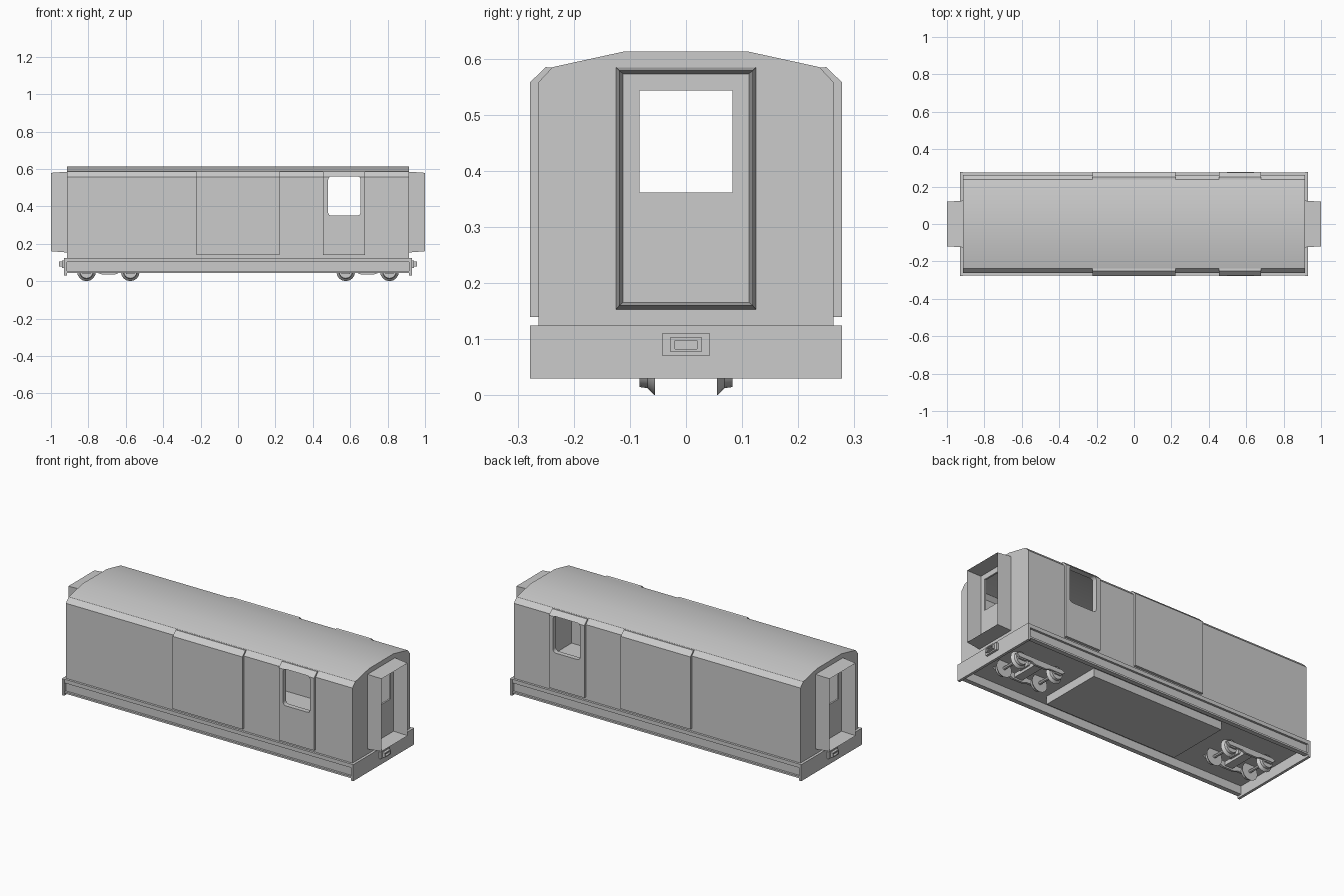
import bpy, bmesh, math
from mathutils import Matrix

if "Cube" in bpy.data.objects:
    bpy.data.objects.remove(bpy.data.objects["Cube"])

grey = bpy.data.materials.new("body grey")
grey.diffuse_color = (0.6, 0.6, 0.6, 1)
grey.use_nodes = True
grey.node_tree.nodes["Principled BSDF"].inputs["Base Color"].default_value = grey.diffuse_color


def finish(name, bm, smooth=False):
    bmesh.ops.recalc_face_normals(bm, faces=bm.faces)
    me = bpy.data.meshes.new(name)
    bm.to_mesh(me)
    bm.free()
    me.materials.append(grey)
    ob = bpy.data.objects.new(name, me)
    bpy.context.collection.objects.link(ob)
    if smooth:
        me.shade_smooth()
        me.set_sharp_from_angle(angle=math.radians(30))
    return ob


def prism(name, pts, axis, a, b, smooth=False):
    """Extrude a (y,z) outline along x, or an (x,z) outline along y."""
    put = (lambda p, t: (t, p[0], p[1])) if axis == 'x' else (lambda p, t: (p[0], t, p[1]))
    bm = bmesh.new()
    lo = [bm.verts.new(put(p, a)) for p in pts]
    hi = [bm.verts.new(put(p, b)) for p in pts]
    bm.faces.new(lo)
    bm.faces.new(hi)
    n = len(pts)
    for i in range(n):
        j = (i + 1) % n
        bm.faces.new((lo[i], lo[j], hi[j], hi[i]))
    return finish(name, bm, smooth)


def box(name, x0, x1, y0, y1, z0, z1):
    return prism(name, [(y0, z0), (y1, z0), (y1, z1), (y0, z1)], 'x', x0, x1)


def loft(name, rects):
    """Join (x, half width, z0, z1) rectangles; both ends closed off last."""
    bm = bmesh.new()
    rings = [[bm.verts.new((x, y, z)) for y, z in ((-w, a), (w, a), (w, b), (-w, b))]
             for x, w, a, b in rects]
    for r, q in zip(rings, rings[1:] + rings[:1]):
        for i in range(4):
            j = (i + 1) % 4
            bm.faces.new((r[i], r[j], q[j], q[i]))
    return finish(name, bm)


def lathe_y(name, prof, x, z, n=16):
    """Spin (y, radius) points around an axle along y."""
    bm = bmesh.new()
    rings = [[bm.verts.new((x + r * math.sin(k * math.tau / n), y, z - r * math.cos(k * math.tau / n)))
              for k in range(n)] for y, r in prof]
    for r, q in zip(rings, rings[1:]):
        for i in range(n):
            bm.faces.new((r[i], r[(i + 1) % n], q[(i + 1) % n], q[i]))
    bm.faces.new(rings[0])
    bm.faces.new(rings[-1])
    return finish(name, bm, True)


def cut(ob, cutters):
    for c in cutters:
        m = ob.modifiers.new("cut", 'BOOLEAN')
        m.object = c
        m.operation = 'DIFFERENCE'
        m.solver = 'EXACT'
    dg = bpy.context.evaluated_depsgraph_get()
    me = bpy.data.meshes.new_from_object(ob.evaluated_get(dg))
    ob.modifiers.clear()
    ob.data = me
    me.shade_smooth()
    me.set_sharp_from_angle(angle=math.radians(30))


def mirrored(half):
    return half + [(-y, z) for y, z in reversed(half)]


# cutters: hollow inside, side windows, end windows
inside = prism("cut_inside", mirrored([(.25, .135), (.25, .552), (.23, .574), (.107, .602)]), 'x', -.905, .905)
rounded = []
r = .018
for cx, cz, a0 in ((.655 - r, .56 - r, 0), (.482 + r, .56 - r, 90), (.482 + r, .35 + r, 180), (.655 - r, .35 + r, 270)):
    for k in range(5):
        a = math.radians(a0 + k * 22.5)
        rounded.append((cx + r * math.cos(a), cz + r * math.sin(a)))
side_win = prism("cut_side_window", rounded, 'y', -.4, .4)
end_win = box("cut_end_window", -1.2, 1.2, -.083, .083, .362, .543)

# car body with curved roof
body = prism("car_body", mirrored([(.263, .12), (.263, .558), (.238, .585), (.11, .613)]), 'x', -.915, .915, True)
cut(body, [inside, side_win, end_win])

# raised doors on both sides
for s, side in ((1, "back"), (-1, "front")):
    outline = [(s * y, z) for y, z in ((.256, .14), (.278, .14), (.278, .558), (.25, .585), (.236, .584), (.256, .556))]
    prism(side + "_cargo_door", outline, 'x', -.222, .222)
    crew = prism(side + "_crew_door", outline, 'x', .455, .68)
    cut(crew, [side_win])

for c in (inside, side_win, end_win):
    bpy.data.objects.remove(c)

# floor and side sills shaped as channels
box("floor", -.92, .92, -.26, .26, .09, .122)
for s, side in ((1, "back"), (-1, "front")):
    sill = [(.25, .043), (.276, .043), (.276, .053), (.264, .053), (.264, .103), (.276, .103), (.276, .125), (.25, .125)]
    prism(side + "_sill", [(s * y, z) for y, z in sill], 'x', -.918, .918)

# equipment box under the floor
box("underfloor_box", -.42, .42, -.185, .185, .043, .092)

for s, end in ((1, "right"), (-1, "left")):
    # end beam, gangway tunnel and coupler
    box(end + "_end_beam", s * .915, s * .93, -.278, .278, .03, .125)
    loft(end + "_gangway", [(s * .912, .125, .153, .585), (s, .119, .16, .579), (s * .912, .112, .166, .573)])
    box(end + "_coupler_plate", s * .928, s * .942, -.042, .042, .07, .111)
    loft(end + "_coupler_head", [(s * .94, .028, .077, .104), (s * .957, .028, .077, .104),
                                 (s * .957, .02, .083, .098), (s * .943, .02, .083, .098)])
    # bogie: wheels, axles, frame
    cx = s * .693
    for d in (-.117, .117):
        x = cx + d
        lathe_y(end + "_axle", [(-.058, .009), (.058, .009)], x, .05, 8)
        for t in (1, -1):
            lathe_y(end + "_wheel", [(t * .055, .05), (t * .058, .048), (t * .069, .037), (t * .083, .035)], x, .05)
            box(end + "_axle_box", x - .022, x + .022, t * .08, t * .092, .038, .064)
    for t in (1, -1):
        beam = [(-.16, .06), (-.14, .045), (-.06, .045), (-.035, .036), (.035, .036), (.06, .045), (.14, .045), (.16, .06), (.14, .07), (-.14, .07)]
        prism(end + "_bogie_side", [(cx + x, z) for x, z in beam], 'y', t * .083, t * .096)
    box(end + "_bolster", cx - .025, cx + .025, -.085, .085, .045, .068)
    box(end + "_bogie_pivot", cx - .035, cx + .035, -.035, .035, .06, .092)
